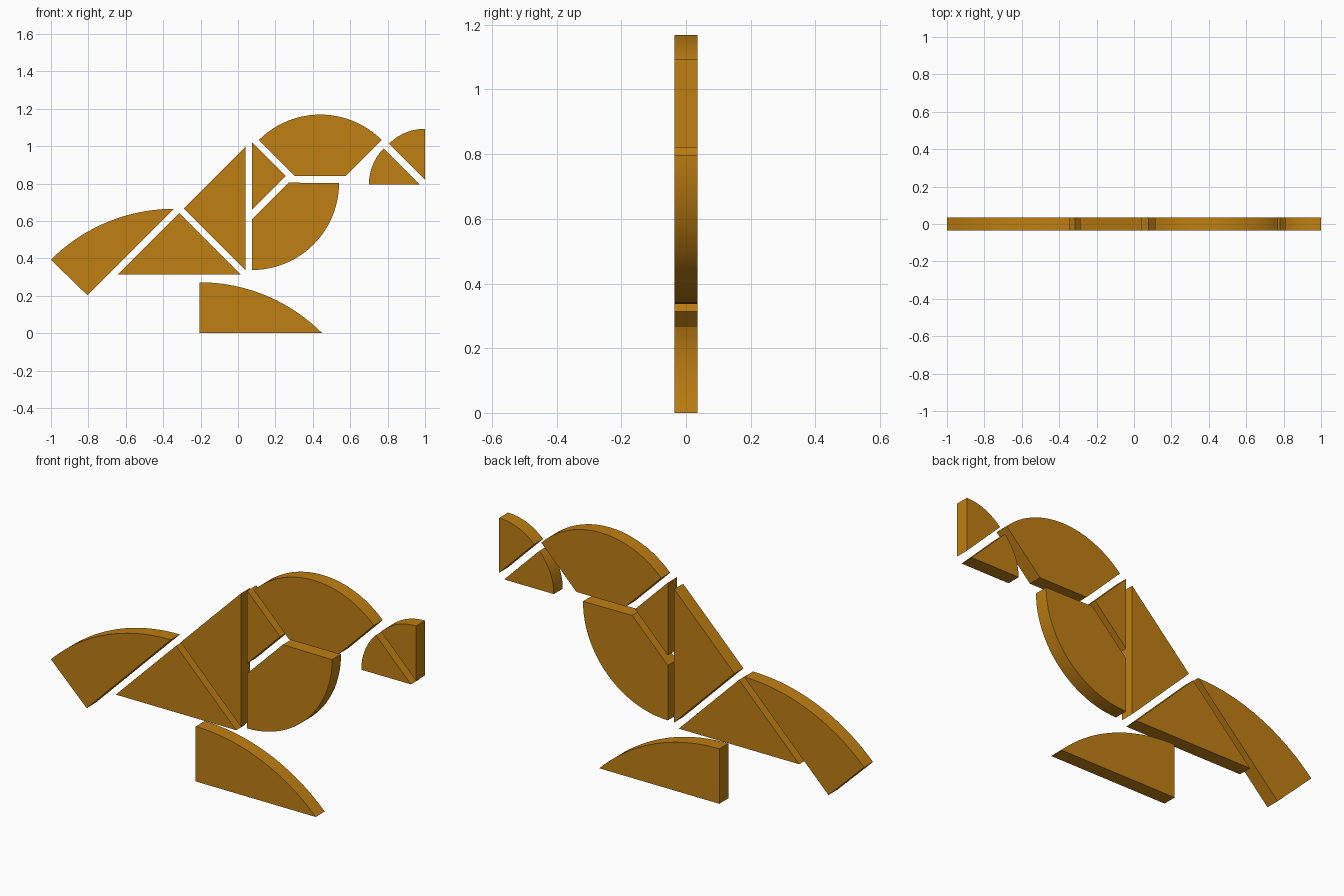
import bpy, bmesh
from math import radians, sin, cos

if "Cube" in bpy.data.objects:
    bpy.data.objects.remove(bpy.data.objects["Cube"])

HALF = 0.035           # half the slab thickness
BIG, MID, SMALL = 0.93, 0.465, 0.272   # the three arc radii

mat = bpy.data.materials.new("amber")
mat.diffuse_color = (0.52, 0.21, 0.006, 1)
mat.use_nodes = True
mat.node_tree.nodes["Principled BSDF"].inputs["Base Color"].default_value = mat.diffuse_color


def arc(cx, cz, r, a0, a1, n=24):
    """Points on an arc in the front plane, angles in degrees."""
    angles = [radians(a0 + (a1 - a0) * i / n) for i in range(n + 1)]
    return [(cx + r * cos(a), cz + r * sin(a)) for a in angles]


def slab(name, outline):
    """Extrude a front-view outline into a flat tile."""
    bm = bmesh.new()
    face = bm.faces.new([bm.verts.new((x, -HALF, z)) for x, z in outline])
    ext = bmesh.ops.extrude_face_region(bm, geom=[face])
    new = [v for v in ext["geom"] if isinstance(v, bmesh.types.BMVert)]
    bmesh.ops.translate(bm, verts=new, vec=(0, 2 * HALF, 0))
    bmesh.ops.recalc_face_normals(bm, faces=bm.faces)
    me = bpy.data.meshes.new(name)
    bm.to_mesh(me)
    bm.free()
    me.materials.append(mat)
    ob = bpy.data.objects.new(name, me)
    bpy.context.collection.objects.link(ob)
    bpy.ops.object.select_all(action='DESELECT')
    ob.select_set(True)
    bpy.context.view_layer.objects.active = ob
    bpy.ops.object.shade_smooth_by_angle(angle=radians(30))


# Tail and foot share the same large-radius tile
slab("tail", [(-0.805, 0.203)] + arc(-0.343, 0.665 - BIG, BIG, 90, 135))
slab("foot", [(-0.207, 0.0)] + arc(-0.207, 0.2724 - BIG, BIG, 90, 45))

# Triangular body tiles
slab("lower_body", [(-0.645, 0.313), (0.015, 0.313), (-0.315, 0.643)])
slab("upper_body", [(-0.29, 0.667), (0.04, 0.997), (0.04, 0.337)])
slab("neck", [(0.075, 1.02), (0.075, 0.66), (0.255, 0.84)])

# Rounded belly and shoulder tiles
slab("belly", [(0.075, 0.61), (0.27, 0.805)] + arc(0.075, 0.803, MID, 0, -90))
slab("shoulder", [(0.305, 0.84), (0.576, 0.84)] + arc(0.44, 0.704, MID, 45, 135))

# Two narrow sectors for the head
slab("lower_head", [(0.972, 0.796)] + arc(0.972, 0.796, SMALL, 180, 135))
slab("upper_head", [(1.0, 0.821)] + arc(1.0, 0.821, SMALL, 90, 135))
